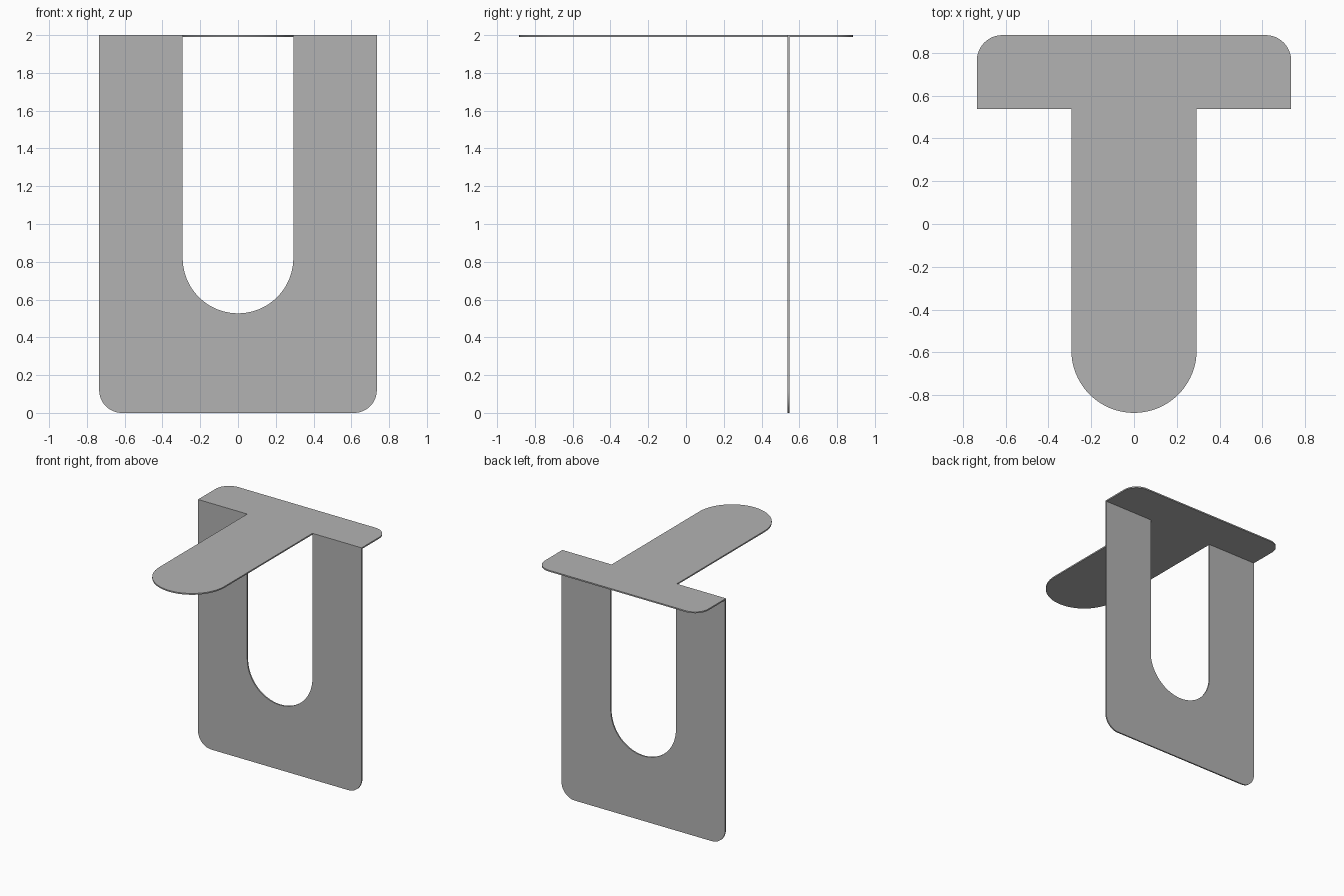
import bpy, bmesh
from math import sin, cos, pi
from mathutils import Vector

cube = bpy.data.objects.get("Cube")
if cube:
    bpy.data.objects.remove(cube, do_unlink=True)

HALF_W = 0.735       # half width of the sheet
SLOT = 0.293         # half width of the tongue and of the slot it leaves
CORNER = 0.12        # rounded outer corners
THICK = 0.011        # sheet thickness
FOLD_Y = 0.537       # front face of the upright panel
BACK_Y, TIP_Y = 0.883, -0.883
SLOT_BOTTOM = 0.527
HEIGHT = 2.0

metal = bpy.data.materials.new("plain grey")
metal.use_nodes = True
grey = (0.45, 0.45, 0.45, 1)
metal.diffuse_color = grey
metal.node_tree.nodes["Principled BSDF"].inputs["Base Color"].default_value = grey


def arc(cx, cy, r, start, end, steps):
    """Points along a circular arc; angles in half turns."""
    angles = [pi * (start + (end - start) * i / steps) for i in range(steps + 1)]
    return [(cx + r * cos(a), cy + r * sin(a)) for a in angles]


def sheet(name, outline, place, direction):
    """Cut a flat sheet from an outline and give it thickness."""
    bm = bmesh.new()
    face = bm.faces.new([bm.verts.new(place(u, v)) for u, v in outline])
    cap = bmesh.ops.extrude_face_region(bm, geom=[face])["geom"]
    bmesh.ops.translate(bm, vec=Vector(direction) * THICK,
                        verts=[g for g in cap if isinstance(g, bmesh.types.BMVert)])
    bmesh.ops.recalc_face_normals(bm, faces=bm.faces)
    mesh = bpy.data.meshes.new(name)
    bm.to_mesh(mesh)
    bm.free()
    mesh.materials.append(metal)
    obj = bpy.data.objects.new(name, mesh)
    bpy.context.collection.objects.link(obj)
    bpy.context.view_layer.objects.active = obj
    obj.select_set(True)
    bpy.ops.object.shade_smooth_by_angle()
    obj.select_set(False)


# Horizontal shelf: rounded flange at the back, long round-ended tongue in front
inner = HALF_W - CORNER
shelf = ([(HALF_W, FOLD_Y)]
         + arc(inner, BACK_Y - CORNER, CORNER, 0, 0.5, 12)
         + arc(-inner, BACK_Y - CORNER, CORNER, 0.5, 1, 12)
         + [(-HALF_W, FOLD_Y), (-SLOT, FOLD_Y)]
         + arc(0, TIP_Y + SLOT, SLOT, 1, 2, 40)
         + [(SLOT, FOLD_Y)])
sheet("shelf", shelf, lambda u, v: (u, v, HEIGHT), (0, 0, -1))

# Upright panel below the fold, with the slot the tongue was bent out of
top = HEIGHT - THICK
panel = ([(-HALF_W, top)]
         + arc(-inner, CORNER, CORNER, 1, 1.5, 12)
         + arc(inner, CORNER, CORNER, 1.5, 2, 12)
         + [(HALF_W, top), (SLOT, top)]
         + arc(0, SLOT_BOTTOM + SLOT, SLOT, 2, 1, 40)
         + [(-SLOT, top)])
sheet("upright_panel", panel, lambda u, v: (u, FOLD_Y, v), (0, 1, 0))
